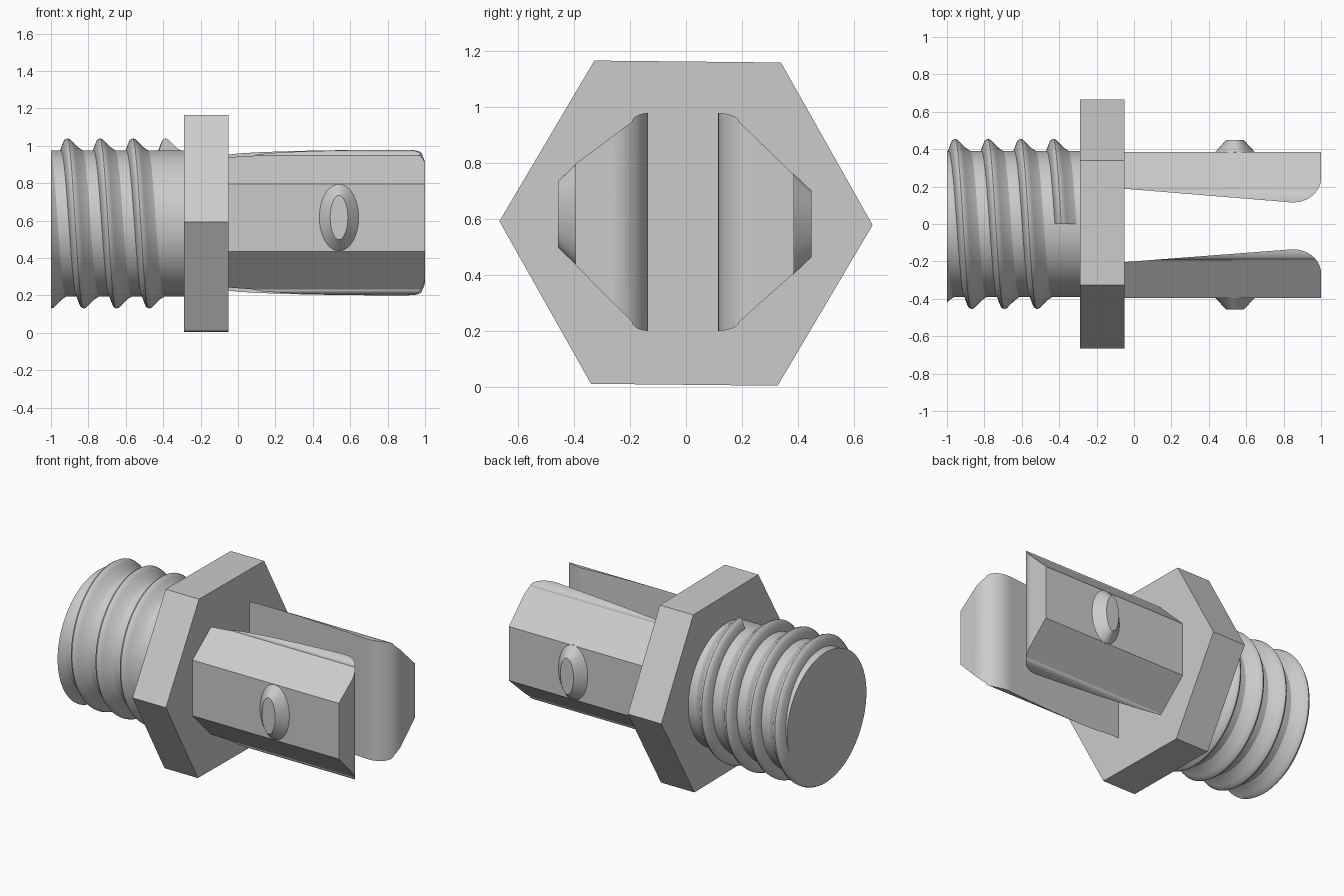
import bpy, bmesh
from math import sin, cos, pi, tau, radians

AXIS = 0.585      # height of the centre line
PITCH = 0.175
CORE = 0.391

cube = bpy.data.objects.get("Cube")
if cube:
    bpy.data.objects.remove(cube, do_unlink=True)

grey = bpy.data.materials.new("plain grey")
grey.use_nodes = True
grey.diffuse_color = (0.6, 0.6, 0.6, 1)
grey.node_tree.nodes["Principled BSDF"].inputs["Base Color"].default_value = (0.6, 0.6, 0.6, 1)


def finish(name, bm):
    bmesh.ops.recalc_face_normals(bm, faces=bm.faces)
    mesh = bpy.data.meshes.new(name)
    bm.to_mesh(mesh)
    bm.free()
    mesh.materials.append(grey)
    obj = bpy.data.objects.new(name, mesh)
    bpy.context.collection.objects.link(obj)
    return obj


def smooth(obj, degrees=32):
    bpy.ops.object.select_all(action='DESELECT')
    obj.select_set(True)
    bpy.context.view_layer.objects.active = obj
    bpy.ops.object.shade_smooth_by_angle(angle=radians(degrees))


def loft(name, *rings):
    """Closed solid through rings of equal point count."""
    bm = bmesh.new()
    loops = [[bm.verts.new(p) for p in ring] for ring in rings]
    n = len(loops[0])
    for a, b in zip(loops, loops[1:]):
        for i in range(n):
            j = (i + 1) % n
            bm.faces.new((a[i], a[j], b[j], b[i]))
    bm.faces.new(loops[0])
    bm.faces.new(loops[-1])
    return finish(name, bm)


def circle(x, radius, sides, turn=0.0):
    return [(x, radius * cos(tau * i / sides + turn), AXIS + radius * sin(tau * i / sides + turn))
            for i in range(sides)]


# Hexagonal flange
loft("hex_flange", circle(-0.29, 0.667, 6, radians(-0.6)), circle(-0.05, 0.667, 6, radians(-0.6)))

# Plain shank under the thread
smooth(loft("shank", circle(-1, CORE, 128), circle(-0.27, CORE, 128)))

# Helical thread: steep on the free side, gentler towards the flange
tooth = [(-0.038, 0.37), (-0.038, CORE), (-0.026, 0.425), (-0.017, 0.447), (-0.004, 0.455),
         (0.01, 0.451), (0.026, 0.434), (0.055, 0.406), (0.078, CORE), (0.078, 0.37)]
TURNS, STEPS = 5, 96
rings = []
for i in range(TURNS * STEPS + 1):
    t = i / STEPS - TURNS
    a = pi / 2 - tau * t          # ends at the top, arriving from the back
    a = pi - a
    x = -0.385 + PITCH * t
    rings.append([(x + dx, r * cos(a), AXIS + r * sin(a)) for dx, r in tooth])
thread = loft("screw_thread", *rings)
bm = bmesh.new()
bm.from_mesh(thread.data)
cut = bmesh.ops.bisect_plane(bm, geom=bm.verts[:] + bm.edges[:] + bm.faces[:],
                             plane_co=(-1, 0, 0), plane_no=(-1, 0, 0), clear_outer=True)
edges = [e for e in cut["geom_cut"] if isinstance(e, bmesh.types.BMEdge)]
bmesh.ops.triangle_fill(bm, edges=edges, use_beauty=True)
bmesh.ops.recalc_face_normals(bm, faces=bm.faces)
bm.to_mesh(thread.data)
bm.free()
smooth(thread, 40)


def arc(cx, cy, rx, ry, start, end, n=12):
    return [(cx + rx * cos(radians(start + (end - start) * i / n)),
             cy + ry * sin(radians(start + (end - start) * i / n))) for i in range(n + 1)]


def prong(name, side, inner, root, outer, flat_top, flat_bottom, shoulder):
    """Bevelled bar trimmed to a plan outline that tapers and rounds off at the tip."""
    mid = (flat_top + flat_bottom) / 2
    curve = arc(inner, 0, shoulder - inner, 0.032, 90, 0, 8)
    upper = [(y, 0.947 + z) for y, z in curve]
    lower = [(y, 0.232 - z) for y, z in reversed(curve)]
    section = upper + [(outer, flat_top), (outer, flat_bottom)] + lower
    bar = loft(name, *[[(x, side * y, z) for y, z in section] for x in (-0.07, 1.0)])

    # Plan outline used as the trimming solid
    tip = arc(0.85, inner + 0.135, 0.15, 0.13, -100, 0, 20)
    plan = [(-0.07, root)] + tip + [(1.0, outer + 0.1), (-0.07, outer + 0.1)]
    plan = [(x if x < 0.999 else 1.1 if y > outer else 1.0, y) for x, y in plan]
    trim = loft("trim_helper", *[[(x, side * y, z) for x, y in plan] for z in (0, 1.2)])
    trim.hide_render = True

    mod = bar.modifiers.new("trim", 'BOOLEAN')
    mod.operation = 'INTERSECT'
    mod.solver = 'EXACT'
    mod.object = trim
    bpy.ops.object.select_all(action='DESELECT')
    bar.select_set(True)
    bpy.context.view_layer.objects.active = bar
    bpy.ops.object.modifier_apply(modifier=mod.name)
    bpy.data.objects.remove(trim, do_unlink=True)
    smooth(bar, 25)

    # Oval locking bump on the outer face
    def oval(y, rx, rz):
        return [(0.54 + rx * cos(tau * i / 64), side * y, mid + rz * sin(tau * i / 64))
                for i in range(64)]
    smooth(loft(name + "_bump", oval(outer - 0.02, 0.105, 0.178),
                oval(outer, 0.105, 0.178), oval(outer + 0.063, 0.047, 0.118)), 30)


prong("front_prong", -1, 0.13, 0.205, 0.395, 0.797, 0.436, 0.193)
prong("back_prong", 1, 0.11, 0.19, 0.386, 0.757, 0.407, 0.19)
